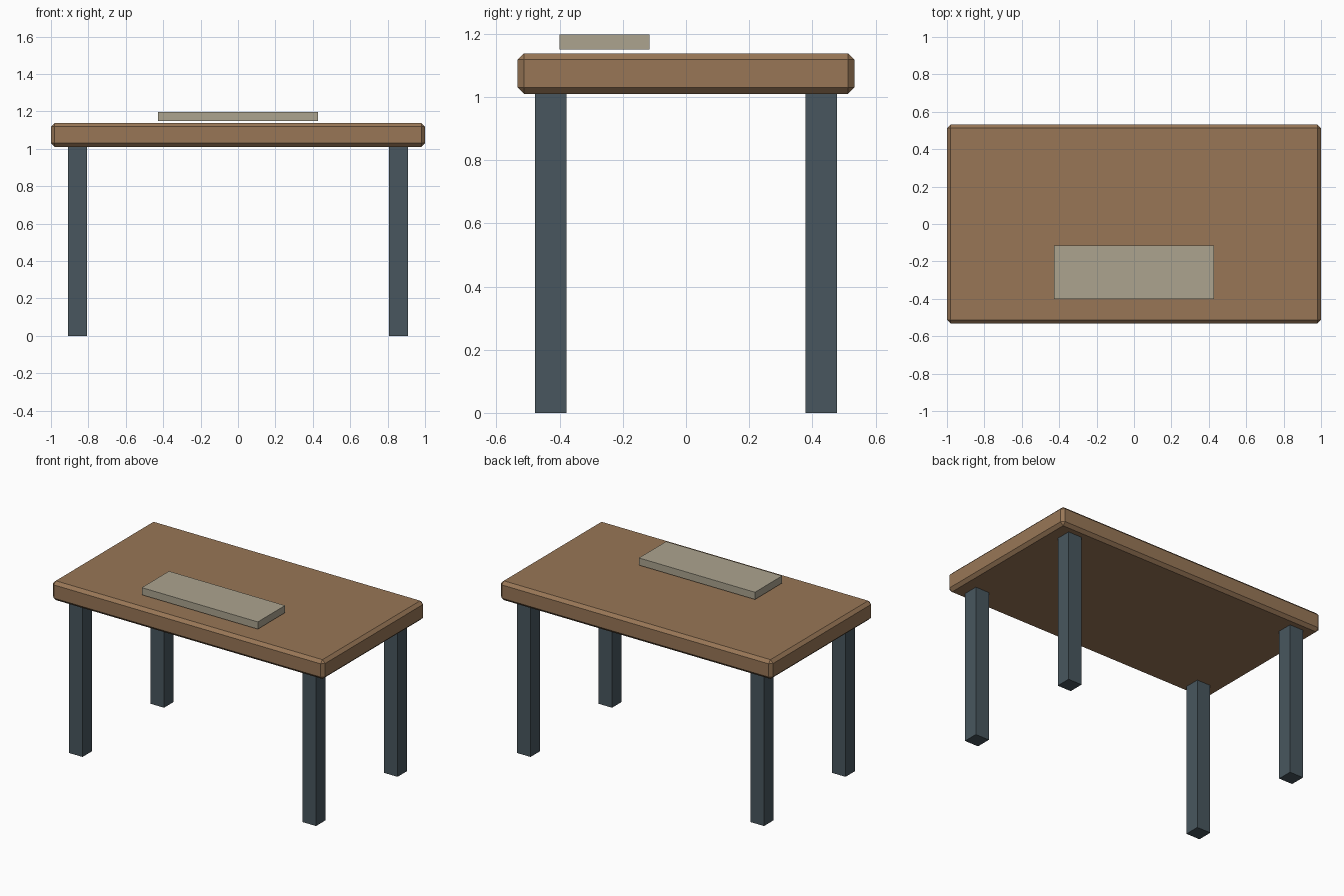
import bpy

if "Cube" in bpy.data.objects:
    bpy.data.objects.remove(bpy.data.objects["Cube"])


def material(name, color):
    m = bpy.data.materials.new(name)
    m.diffuse_color = (*color, 1)
    m.use_nodes = True
    m.node_tree.nodes["Principled BSDF"].inputs["Base Color"].default_value = m.diffuse_color
    return m


wood = material("brown wood", (0.314, 0.183, 0.094))
metal = material("slate grey", (0.065, 0.094, 0.112))
stone = material("pale beige", (0.413, 0.371, 0.275))


def box(name, center, size, mat, bevel=0):
    bpy.ops.mesh.primitive_cube_add(size=1, location=center)
    ob = bpy.context.object
    ob.name = name
    ob.scale = size
    bpy.ops.object.transform_apply(location=False, rotation=False, scale=True)
    ob.data.materials.append(mat)
    if bevel:
        mod = ob.modifiers.new("chamfer", 'BEVEL')
        mod.width = bevel
        mod.segments = 1
    return ob


# Chamfered table top
box("table_top", (0, 0, 1.074), (2.0, 1.066, 0.128), wood, 0.02)

# Four square legs
for sx, side in ((-1, "left"), (1, "right")):
    for sy, end in ((-1, "front"), (1, "back")):
        box(f"{end}_{side}_leg", (sx * 0.858, sy * 0.428, 0.506),
            (0.1, 0.1, 1.012), metal)

# Flat slab hovering just above the top, near the front edge
box("desk_slab", (0, -0.258, 1.174), (0.853, 0.286, 0.048), stone)
